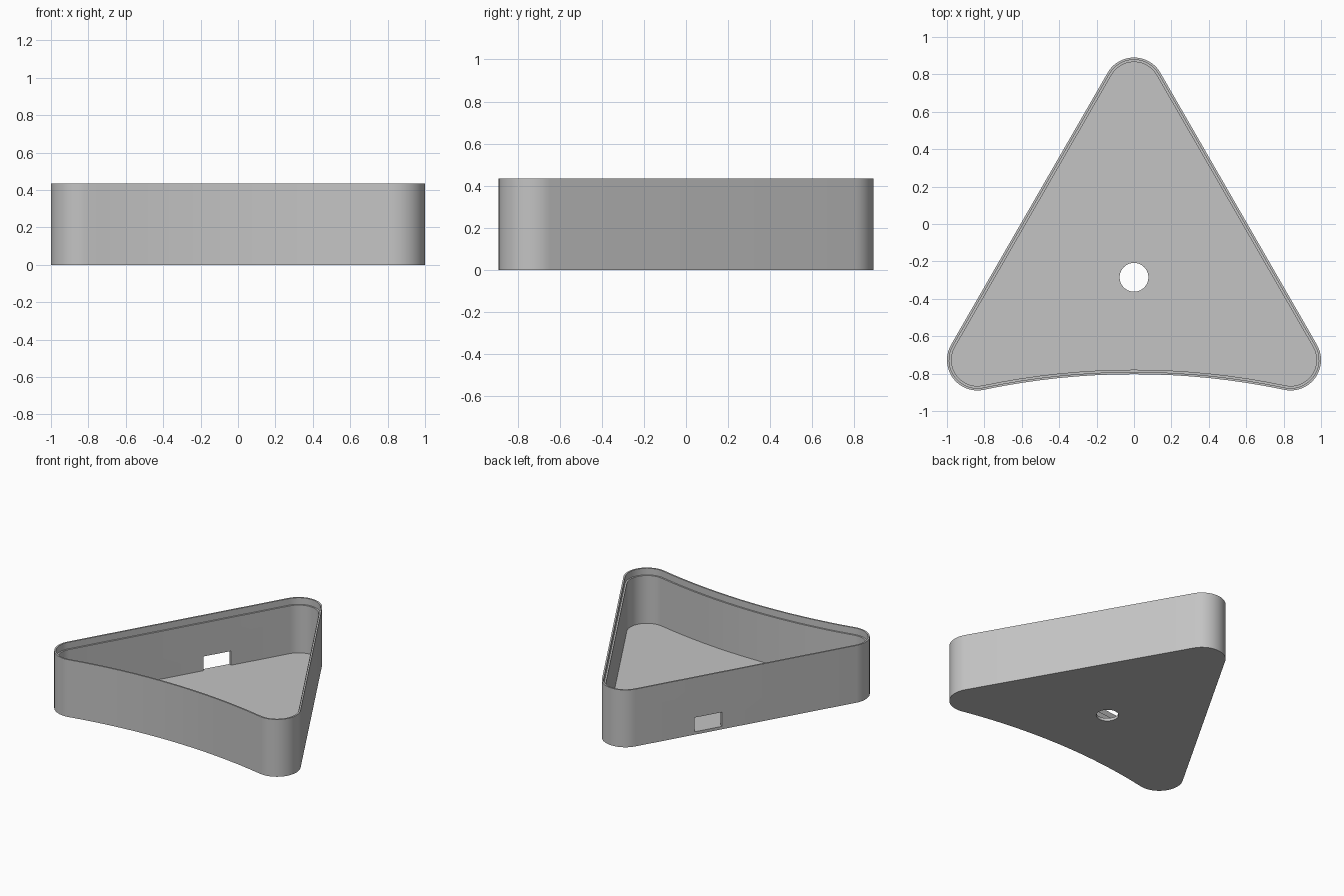
import bpy, bmesh
from math import sin, cos, radians, asin
from mathutils import Vector

if "Cube" in bpy.data.objects:
    bpy.data.objects.remove(bpy.data.objects["Cube"])

HEIGHT, FLOOR, LEDGE = 0.435, 0.022, 0.385   # levels
RIM, WALL = 0.012, 0.024                     # thicknesses
CORNER_R, CX, CY, APEX_Y = 0.163, 0.837, -0.727, 0.727
BOW_Y, BOW_R = -4.71, 3.907                  # large circle that bows the front wall

grey = bpy.data.materials.new("plain grey")
grey.use_nodes = True
colour = (0.55, 0.55, 0.55, 1)
grey.diffuse_color = colour
grey.node_tree.nodes["Principled BSDF"].inputs["Base Color"].default_value = colour


def arc(cx, cy, r, start, end, steps):
    angles = [radians(start + (end - start) * i / steps) for i in range(steps + 1)]
    return [(cx + r * cos(a), cy + r * sin(a)) for a in angles]


def outline(inset):
    """Rounded triangle with a bowed front side, moved inward by inset."""
    r = CORNER_R - inset
    lean = 90 * asin(CX / (BOW_R + CORNER_R)) / asin(1)
    pts = arc(CX, CY, r, -90 - lean, 30, 20)
    pts += arc(0, APEX_Y, r, 30, 150, 20)
    pts += arc(-CX, CY, r, 150, 270 + lean, 20)
    pts += arc(0, BOW_Y, BOW_R + inset, 90 + lean, 90 - lean, 16)[1:-1]
    return pts


# Tray: stacked outlines from the underside, over the rim, down to the floor
bm = bmesh.new()
levels = [(0, 0), (0, HEIGHT), (RIM, HEIGHT), (RIM, LEDGE), (WALL, LEDGE), (WALL, FLOOR)]
rings = [[bm.verts.new((x, y, z)) for x, y in outline(inset)] for inset, z in levels]
for low, high in zip(rings, rings[1:]):
    for i in range(len(low)):
        j = (i + 1) % len(low)
        bm.faces.new((low[i], low[j], high[j], high[i]))
bm.faces.new(rings[0][::-1])
bm.faces.new(rings[-1])
bmesh.ops.recalc_face_normals(bm, faces=bm.faces)
mesh = bpy.data.meshes.new("tray")
bm.to_mesh(mesh)
bm.free()
mesh.materials.append(grey)
tray = bpy.data.objects.new("tray", mesh)
bpy.context.collection.objects.link(tray)


def cut(cutter):
    cutter.hide_render = True
    bpy.context.view_layer.objects.active = tray
    mod = tray.modifiers.new("cut", "BOOLEAN")
    mod.operation, mod.solver, mod.object = "DIFFERENCE", "EXACT", cutter
    bpy.ops.object.modifier_apply(modifier=mod.name)
    bpy.data.objects.remove(cutter)


# Round hole in the floor
bpy.ops.mesh.primitive_cylinder_add(vertices=40, radius=0.077, depth=0.2, location=(0, -0.285, 0))
cut(bpy.context.object)

# Cable opening in the slanted wall, level with the floor
bpy.ops.mesh.primitive_cube_add(size=1, location=(-0.41, 0.325, FLOOR + 0.054),
                                rotation=(0, 0, radians(60)))
opening = bpy.context.object
opening.scale = (0.21, 0.12, 0.108)
bpy.context.view_layer.update()
cut(opening)

# Smooth corners, sharp edges
bpy.ops.object.select_all(action="DESELECT")
tray.select_set(True)
bpy.context.view_layer.objects.active = tray
bpy.ops.object.shade_smooth_by_angle(angle=radians(30))
